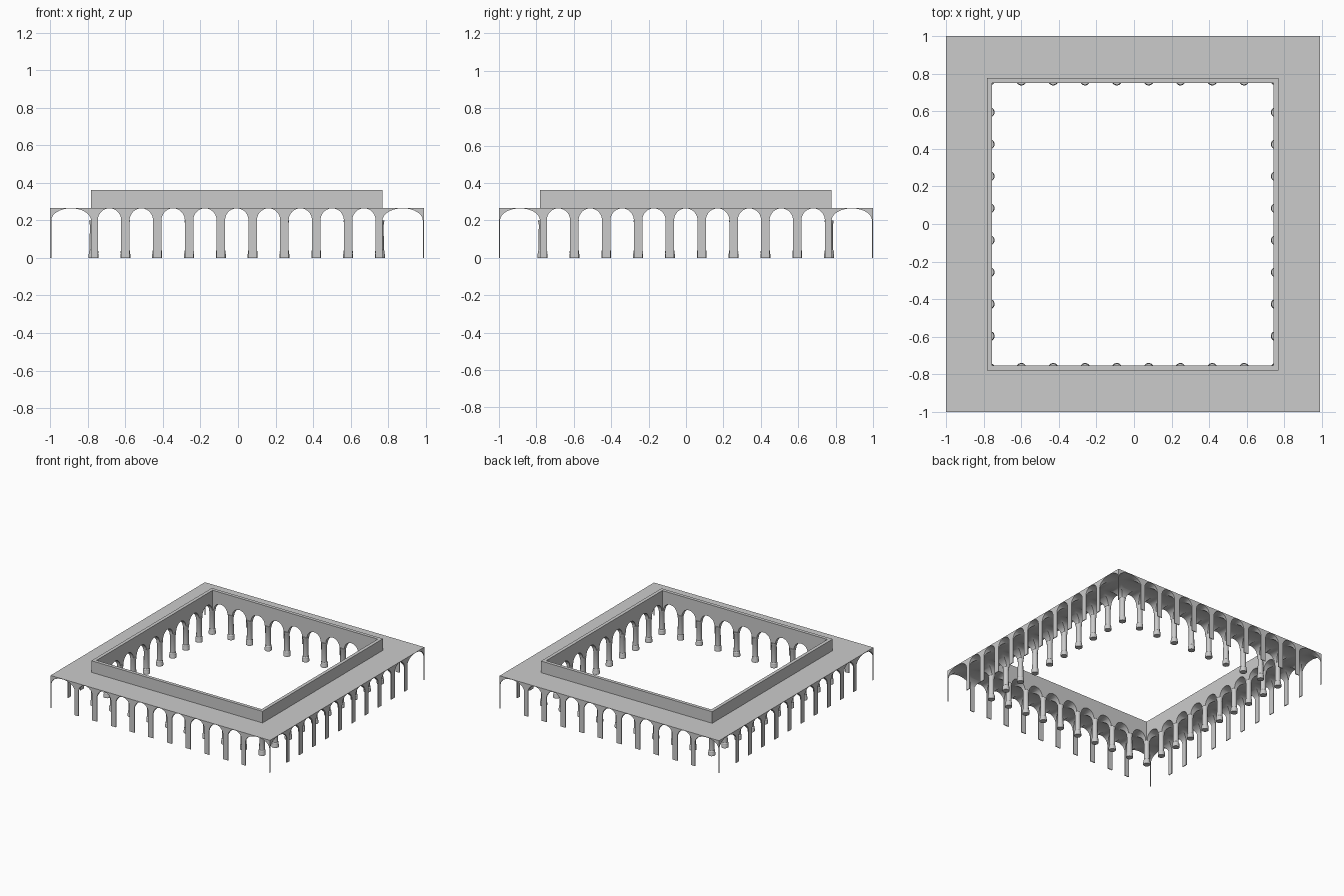
import bpy, bmesh, math

if "Cube" in bpy.data.objects:
    bpy.data.objects.remove(bpy.data.objects["Cube"])

X0, X1, Y0, Y1 = -1.0, 0.99, -1.0, 1.0      # outer edges
XC = [-0.769 + 0.1694 * i for i in range(10)]  # arcade column lines
YC = [-0.767 + 0.1702 * i for i in range(10)]
SPRING, APEX, ROOF, TOP = 0.2, 0.264, 0.267, 0.362
T, SKIN = 0.014, 0.006                       # half arcade wall, facade thickness
PIER = 0.0225


def finish(name, bm):
    bmesh.ops.recalc_face_normals(bm, faces=bm.faces)
    me = bpy.data.meshes.new(name)
    bm.to_mesh(me)
    bm.free()
    ob = bpy.data.objects.new(name, me)
    bpy.context.collection.objects.link(ob)
    return ob


def add_box(bm, x0, x1, y0, y1, z0, z1):
    vs = bmesh.ops.create_cube(bm, size=1)["verts"]
    for v in vs:
        v.co.x = x0 if v.co.x < 0 else x1
        v.co.y = y0 if v.co.y < 0 else y1
        v.co.z = z0 if v.co.z < 0 else z1


def add_tunnel(bm, a, b, axis, n=20):
    """Arch-topped prism spanning a..b, running along the given axis."""
    mid, r = (a + b) / 2, (b - a) / 2
    prof = [(a, -0.1), (b, -0.1)]
    prof += [(mid + r * math.cos(math.pi * i / n),
              SPRING + (APEX - SPRING) * math.sin(math.pi * i / n)) for i in range(n + 1)]
    ends = []
    for s in (-1.2, 1.2):
        ends.append([bm.verts.new((s, u, z) if axis == "x" else (u, s, z)) for u, z in prof])
    for e in ends:
        bm.faces.new(e)
    for i in range(len(prof)):
        j = (i + 1) % len(prof)
        bm.faces.new((ends[0][i], ends[0][j], ends[1][j], ends[1][i]))


def cut(ob, bm):
    c = finish("cutter", bm)
    c.hide_render = True
    m = ob.modifiers.new("cut", "BOOLEAN")
    m.operation, m.solver, m.object = "DIFFERENCE", "EXACT", c
    bpy.context.view_layer.objects.active = ob
    bpy.ops.object.modifier_apply(modifier=m.name)
    bpy.data.objects.remove(c)


def smooth(ob):
    bpy.ops.object.select_all(action="DESELECT")
    ob.select_set(True)
    bpy.context.view_layer.objects.active = ob
    bpy.ops.object.shade_smooth_by_angle(angle=math.radians(35))


# vaulted walk: solid block hollowed by courtyard, corridors and bays
bm = bmesh.new()
add_box(bm, X0, X1, Y0, Y1, 0, ROOF)
walk = finish("vaulted_walk", bm)

bm = bmesh.new()
add_box(bm, XC[0] + T, XC[-1] - T, YC[0] + T, YC[-1] - T, -0.3, 0.6)
cut(walk, bm)

for axis, lines, lo, hi in (("x", YC, Y0, Y1), ("y", XC, X0, X1)):
    bm = bmesh.new()
    add_tunnel(bm, lo + SKIN, lines[0] - T, axis)
    add_tunnel(bm, lines[-1] + T, hi - SKIN, axis)
    for a, b in zip(lines, lines[1:]):
        add_tunnel(bm, a + PIER, b - PIER, axis)
    cut(walk, bm)

# clear the square inner piers so round columns can stand there
bm = bmesh.new()
add_box(bm, XC[0] - 0.03, XC[-1] + 0.03, YC[0] - 0.03, YC[-1] + 0.03, -0.2, SPRING - 0.001)
cut(walk, bm)
smooth(walk)

# parapet wall around the courtyard
bm = bmesh.new()
add_box(bm, XC[0] - T, XC[-1] + T, YC[0] - T, YC[-1] + T, ROOF - 0.002, TOP)
parapet = finish("courtyard_parapet", bm)
bm = bmesh.new()
add_box(bm, XC[0] + T, XC[-1] - T, YC[0] + T, YC[-1] - T, 0, 0.6)
cut(parapet, bm)

# turned columns with base and capital
PROFILE = [(0.027, 0), (0.027, 0.02), (0.025, 0.024), (0.026, 0.032), (0.025, 0.038),
           (0.0215, 0.042), (0.0205, 0.178), (0.023, 0.184), (0.024, SPRING)]
SIDES = 16
bm = bmesh.new()
for r, z in PROFILE:
    for k in range(SIDES):
        a = 2 * math.pi * (k + 0.5) / SIDES
        bm.verts.new((r * math.cos(a), r * math.sin(a), z))
bm.verts.ensure_lookup_table()
for i in range(len(PROFILE) - 1):
    for k in range(SIDES):
        p, q = i * SIDES + k, i * SIDES + (k + 1) % SIDES
        bm.faces.new([bm.verts[n] for n in (p, q, q + SIDES, p + SIDES)])
bm.faces.new(bm.verts[:SIDES])
bm.faces.new(bm.verts[-SIDES:])
column = finish("column", bm)
smooth(column)

spots = [(x, y) for i, x in enumerate(XC) for j, y in enumerate(YC)
         if i in (0, 9) or j in (0, 9)]
column.location = (*spots[0], 0)
for x, y in spots[1:]:
    c = column.copy()
    c.location = (x, y, 0)
    bpy.context.collection.objects.link(c)
